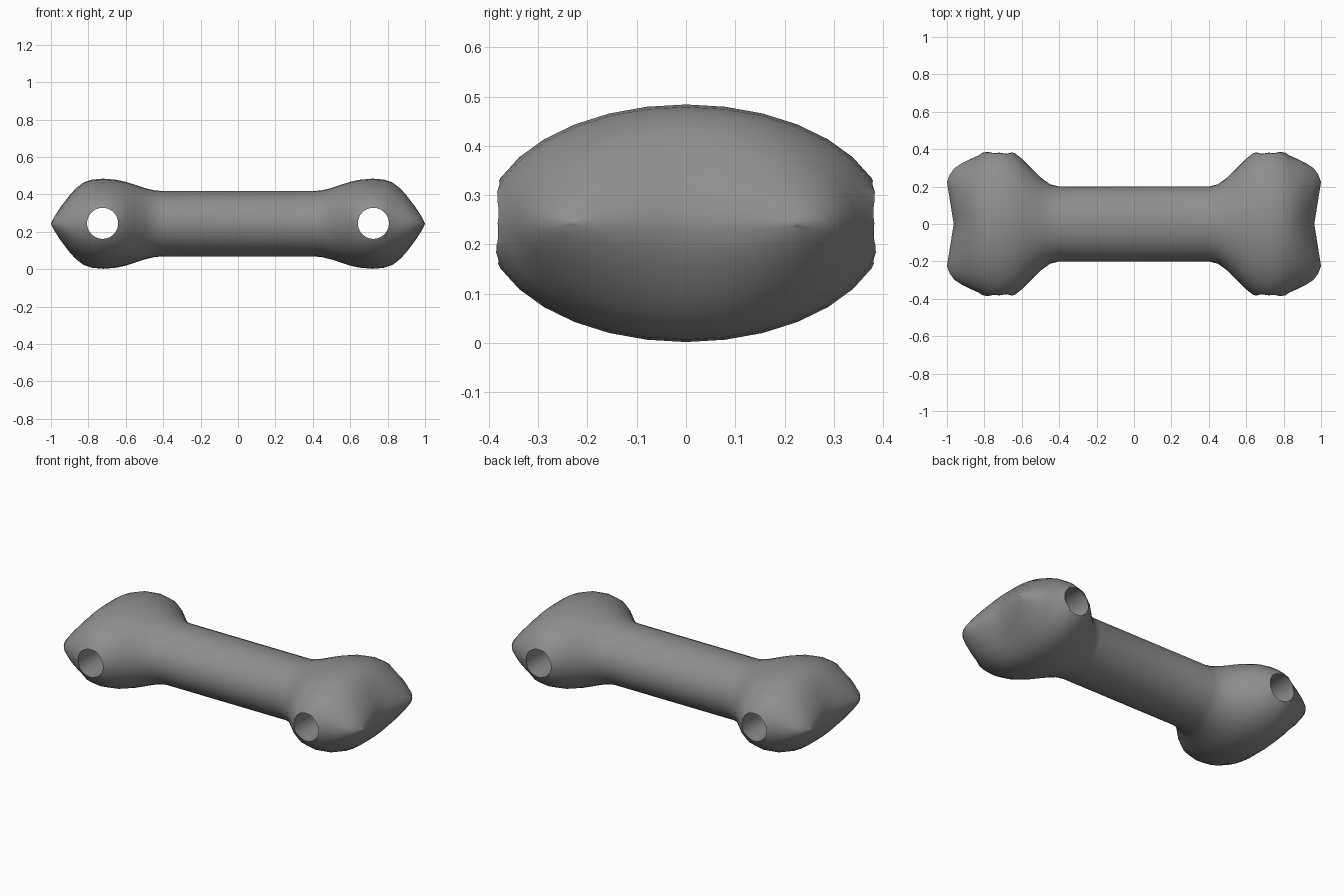
import bpy, bmesh, math

cube = bpy.data.objects.get("Cube")
if cube:
    bpy.data.objects.remove(cube, do_unlink=True)

MID_Z = 0.243
SIDES = 32

grey = bpy.data.materials.new("bone_grey")
grey.use_nodes = True
COLOUR = (0.27, 0.27, 0.27, 1)
grey.diffuse_color = COLOUR
grey.node_tree.nodes["Principled BSDF"].inputs["Base Color"].default_value = COLOUR

# Half profile of the bone: distance from the middle, half depth, half height
HALF = [(0.40, 0.20, 0.174), (0.45, 0.213, 0.179), (0.50, 0.25, 0.191),
        (0.55, 0.30, 0.208), (0.60, 0.35, 0.224), (0.65, 0.388, 0.235),
        (0.72, 0.407, 0.241), (0.78, 0.40, 0.236), (0.83, 0.367, 0.221),
        (0.88, 0.345, 0.19), (0.92, 0.325, 0.15), (0.96, 0.298, 0.10),
        (0.985, 0.265, 0.058), (1.0, 0.225, 0.015)]
stations = [(-x, d, h) for x, d, h in reversed(HALF)] + HALF


def ring(bm, x, depth, height):
    """Oval section; near the tips it bends inward to dent the end."""
    fade = max(0, (abs(x) - 0.8) / 0.2)
    verts = []
    for i in range(SIDES):
        a = math.tau * i / SIDES
        y, z = depth * math.cos(a), height * math.sin(a)
        dent = 0.036 * fade * max(0, 1 - abs(y) / 0.225)
        verts.append(bm.verts.new((x - math.copysign(dent, x), y, MID_Z + z)))
    return verts


# Bone body lofted through the oval sections
bm = bmesh.new()
rings = [ring(bm, *s) for s in stations]
for a, b in zip(rings, rings[1:]):
    for i in range(SIDES):
        j = (i + 1) % SIDES
        bm.faces.new((a[i], a[j], b[j], b[i]))
# Thin end strips join the upper and lower halves of the tip
for tip in (rings[0], rings[-1]):
    for i in range(SIDES // 2):
        quad = [tip[i], tip[i + 1], tip[-i - 1], tip[-i]]
        bm.faces.new(list(dict.fromkeys(quad)))
bmesh.ops.recalc_face_normals(bm, faces=bm.faces)
mesh = bpy.data.meshes.new("bone_body")
bm.to_mesh(mesh)
bm.free()
mesh.materials.append(grey)
bone = bpy.data.objects.new("bone_body", mesh)
bpy.context.collection.objects.link(bone)

# Round holes drilled front to back through both knuckles
for side in (-1, 1):
    bpy.ops.mesh.primitive_cylinder_add(vertices=40, radius=0.083, depth=1.2,
                                        location=(side * 0.724, 0, MID_Z + 0.002),
                                        rotation=(math.pi / 2, 0, 0))
    cutter = bpy.context.object
    cutter.name = "hole_cutter"
    cutter.hide_render = True
    cutter.data.materials.append(grey)
    bpy.ops.object.select_all(action="DESELECT")
    bone.select_set(True)
    bpy.context.view_layer.objects.active = bone
    mod = bone.modifiers.new("hole", "BOOLEAN")
    mod.operation = "DIFFERENCE"
    mod.solver = "EXACT"
    mod.object = cutter
    bpy.ops.object.modifier_apply(modifier=mod.name)
    bpy.data.objects.remove(cutter, do_unlink=True)

bpy.ops.object.shade_smooth_by_angle(angle=math.radians(30))
